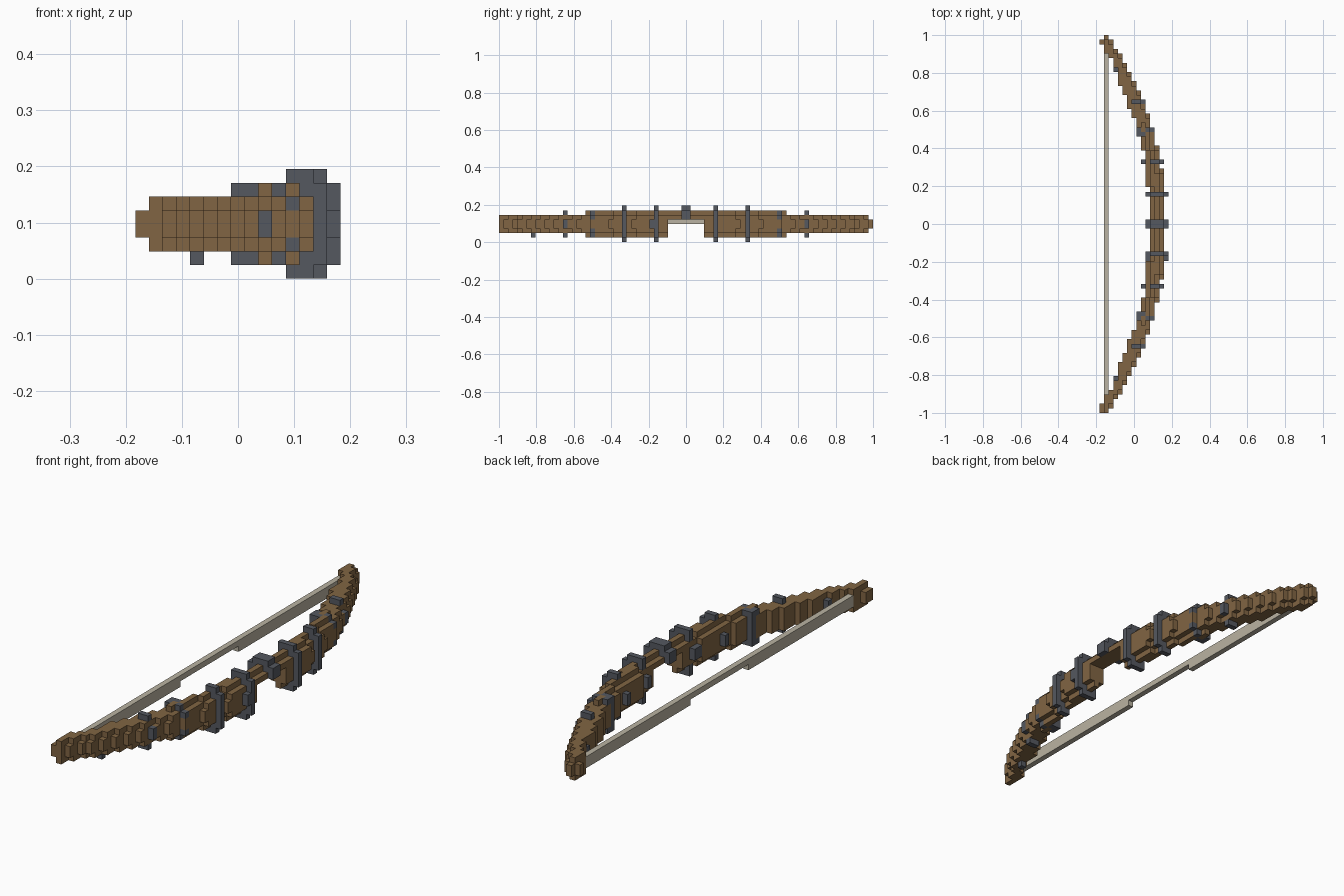
import bpy
import bmesh

if "Cube" in bpy.data.objects:
    bpy.data.objects.remove(bpy.data.objects["Cube"], do_unlink=True)

V = 2 / 82  # block size; the bow is laid out on a block grid


def material(name, rgb):
    m = bpy.data.materials.new(name)
    m.use_nodes = True
    m.diffuse_color = (*rgb, 1)
    m.node_tree.nodes["Principled BSDF"].inputs["Base Color"].default_value = (*rgb, 1)
    return m


def fill(cells, x, y, z):
    for i in range(*x):
        for j in range(*y):
            for k in range(*z):
                cells.add((i, j, k))


def both(cells, x, y, z):
    """Fill a box and its mirror across the grip."""
    fill(cells, x, y, z)
    fill(cells, x, (-y[1], -y[0]), z)


wood, metal, cord = set(), set(), set()

# Limbs: stepped arc of blocks (y start, y end, inner x, outer x)
steps = [(0, 8, 11, 14), (8, 11, 10, 14), (11, 16, 10, 13), (16, 20, 9, 12),
         (20, 23, 8, 11), (23, 25, 7, 10), (25, 28, 6, 9), (28, 30, 5, 8),
         (30, 32, 4, 7), (32, 34, 4, 6), (34, 36, 3, 5), (36, 37, 2, 4),
         (37, 39, 1, 3)]
for a, b, inner, outer in steps:
    both(wood, (inner, outer), (a, b), (2, 6))
    both(wood, (inner, outer), (b, b + 1), (3, 5))
    if a < 22:
        both(wood, (inner + 1, outer - 1), (a, min(b, 22)), (1, 7))

# Tips
fill(wood, (1, 2), (-41, -39), (2, 6))
fill(wood, (0, 1), (-41, -39), (3, 5))
fill(wood, (1, 2), (39, 40), (2, 6))
fill(wood, (0, 3), (39, 40), (3, 5))
fill(wood, (1, 2), (40, 41), (3, 5))

# Arrow window cut under the grip
wood = {c for c in wood if not (-4 <= c[1] < 4 and c[2] < 5)}

# Metal bands wrapped around each limb: caps, outer plate, inner stud
both(metal, (11, 14), (6, 7), (0, 8))
both(metal, (14, 15), (6, 7), (1, 7))
fill(metal, (10, 15), (-8, -6), (3, 5))
fill(metal, (10, 15), (6, 7), (3, 5))
both(metal, (11, 13), (13, 14), (0, 8))
both(metal, (13, 14), (13, 14), (1, 7))
both(metal, (9, 14), (13, 14), (3, 5))
both(metal, (8, 11), (19, 21), (1, 7))
both(metal, (11, 12), (20, 21), (2, 6))
both(metal, (8, 12), (19, 21), (3, 5))
both(metal, (7, 9), (26, 27), (1, 7))
both(metal, (6, 10), (26, 27), (3, 5))
both(metal, (3, 4), (33, 34), (3, 5))
fill(metal, (4, 5), (-34, -33), (1, 2))

# Sight band on the grip
fill(metal, (11, 14), (-1, 1), (6, 8))
fill(metal, (10, 15), (-1, 1), (5, 7))

# String: thick ends, thin middle
both(cord, (1, 2), (8, 39), (3, 5))
both(cord, (1, 2), (0, 8), (4, 5))

metal -= wood
cord -= wood
solid = wood | metal | cord


def build(name, cells, mat):
    """Skin the exposed sides of the blocks."""
    bm = bmesh.new()
    corners = {}

    def vert(p):
        if p not in corners:
            corners[p] = bm.verts.new(((p[0] - 7.5) * V, p[1] * V, p[2] * V))
        return corners[p]

    for c in sorted(cells):
        for axis in range(3):
            u, w = (axis + 1) % 3, (axis + 2) % 3
            for side in (0, 1):
                n = list(c)
                n[axis] += 2 * side - 1
                if tuple(n) in solid:
                    continue
                quad = []
                for du, dw in ((0, 0), (1, 0), (1, 1), (0, 1)):
                    p = list(c)
                    p[axis] += side
                    p[u] += du
                    p[w] += dw
                    quad.append(vert(tuple(p)))
                bm.faces.new(quad if side else quad[::-1])
    mesh = bpy.data.meshes.new(name)
    bm.to_mesh(mesh)
    bm.free()
    mesh.materials.append(mat)
    obj = bpy.data.objects.new(name, mesh)
    bpy.context.collection.objects.link(obj)


build("bow_limbs", wood, material("brown wood", (0.22, 0.13, 0.056)))
build("metal_bands", metal, material("dark grey metal", (0.09, 0.098, 0.117)))
build("bowstring", cord, material("pale string", (0.49, 0.45, 0.36)))
